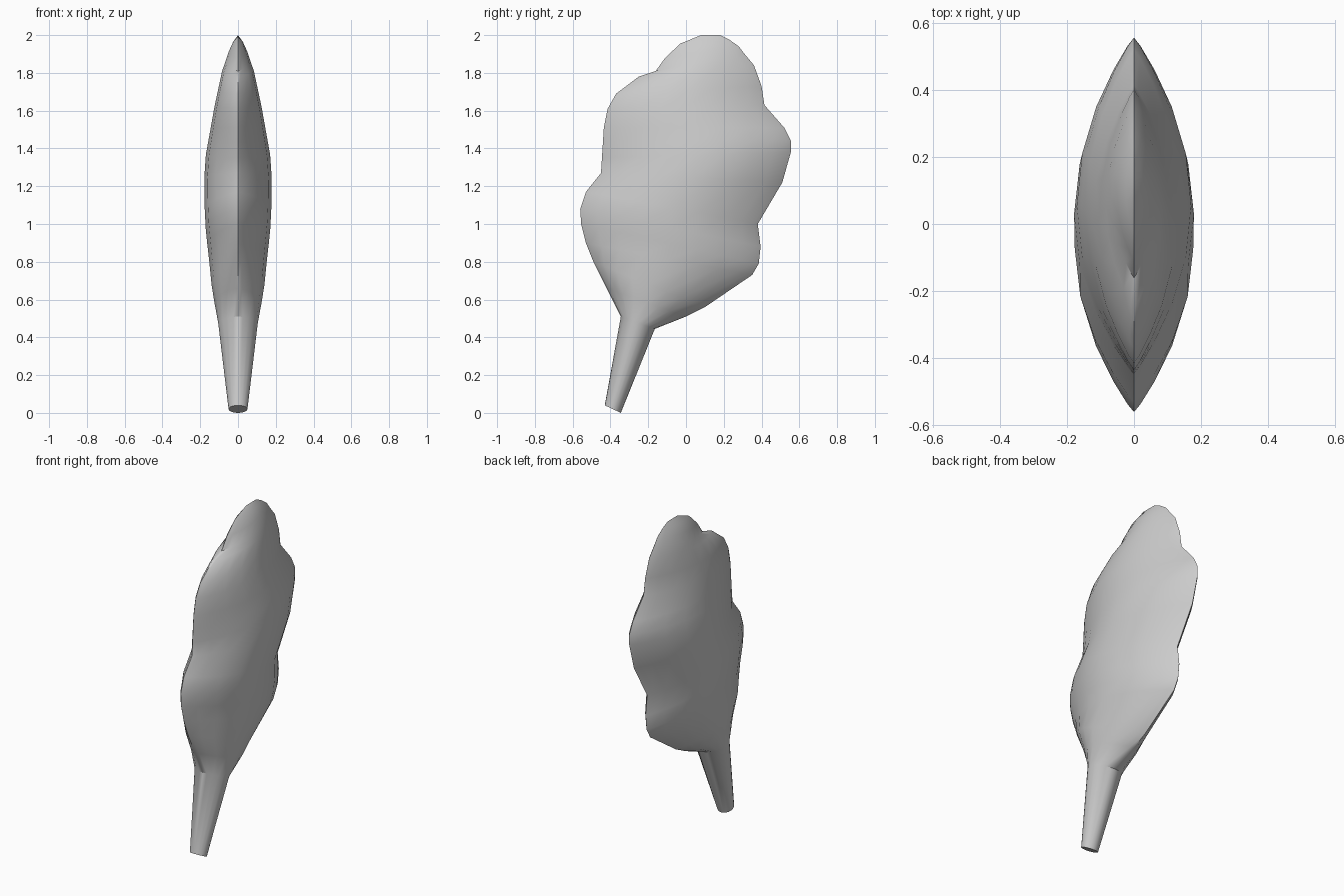
import bpy, bmesh, math

if "Cube" in bpy.data.objects:
    bpy.data.objects.remove(bpy.data.objects["Cube"])

# Rungs across the lumpy outline, stem to crown:
# left y, left z, right y, right z, half thickness
RUNGS = [
    (-.43, .04, -.345, .0, .05),
    (-.345, .51, -.165, .445, .105),
    (-.42, .66, .0, .51, .125),
    (-.49, .80, .10, .56, .143),
    (-.53, .90, .35, .73, .157),
    (-.555, 1.0, .385, .79, .166),
    (-.56, 1.08, .395, .88, .175),
    (-.53, 1.17, .38, 1.0, .18),
    (-.45, 1.27, .51, 1.22, .183),
    (-.445, 1.35, .555, 1.38, .174),
    (-.44, 1.43, .555, 1.44, .161),
    (-.435, 1.51, .52, 1.51, .148),
    (-.415, 1.61, .415, 1.63, .127),
    (-.37, 1.69, .40, 1.73, .108),
    (-.25, 1.78, .36, 1.84, .085),
    (-.16, 1.81, .31, 1.90, .07),
    (-.11, 1.88, .28, 1.94, .052),
    (-.03, 1.955, .23, 1.975, .026),
    (.08, 2.0, .18, 2.0, 0),
]
POWERS = [.5, .62, .8, .92]   # round stem blending into a lens section
N = 10                        # segments across each face

bm = bmesh.new()


def ring(i, rung):
    """Closed lens-shaped section strung between two outline points."""
    ly, lz, ry, rz, t = rung
    p = POWERS[i] if i < len(POWERS) else 1.0
    verts = []
    for k in range(2 * N):
        a = math.pi * k / N
        u = -math.cos(a)
        f = (u + 1) / 2
        x = t * max(0, 1 - u * u) ** p * (1 if k < N else -1)
        verts.append(bm.verts.new((x, ly + (ry - ly) * f, lz + (rz - lz) * f)))
    return verts


# Flattened foliage and stem as one loft
rings = [ring(i, r) for i, r in enumerate(RUNGS)]
for a, b in zip(rings, rings[1:]):
    for k in range(2 * N):
        j = (k + 1) % (2 * N)
        bm.faces.new((a[k], a[j], b[j], b[k]))
bm.faces.new(rings[0])        # stem end cap
bmesh.ops.remove_doubles(bm, verts=bm.verts, dist=1e-5)
bmesh.ops.recalc_face_normals(bm, faces=bm.faces)

mesh = bpy.data.meshes.new("flat_tree")
bm.to_mesh(mesh)
bm.free()
tree = bpy.data.objects.new("flat_tree", mesh)
bpy.context.collection.objects.link(tree)

# Soften the small lumps across the faces while keeping the outline
rim = tree.vertex_groups.new(name="faces")
rim.add([v.index for v in mesh.vertices if abs(v.co.x) > .001 and v.co.z > .6], 1, 'REPLACE')
sm = tree.modifiers.new("soften", 'SMOOTH')
sm.vertex_group = "faces"
sm.use_y = sm.use_z = False
sm.factor = .4
sm.iterations = 2

bpy.context.view_layer.objects.active = tree
tree.select_set(True)
bpy.ops.object.modifier_apply(modifier="soften")
bpy.ops.object.shade_smooth_by_angle(angle=math.radians(35))
